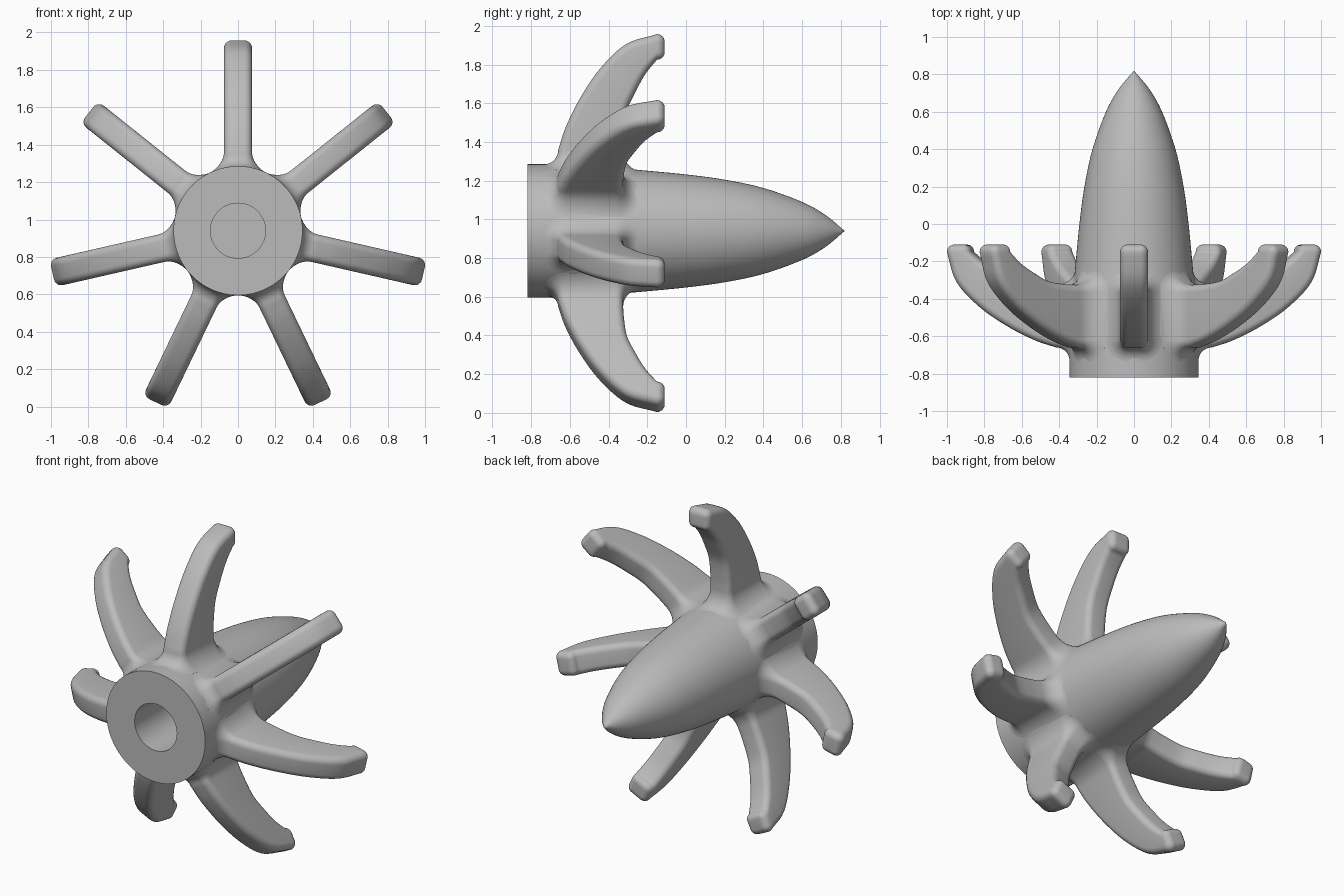
import bpy, bmesh, math
from mathutils import Vector, Matrix

cube = bpy.data.objects.get("Cube")
if cube:
    bpy.data.objects.remove(cube)

AXIS_Z, HUB_R, FILLET = 0.94, 0.345, 0.075
BLADES, HALF_T, ROUND = 7, 0.075, 0.04

grey = bpy.data.materials.new("plain_grey")
grey.use_nodes = True
GREY = (0.5, 0.5, 0.5, 1)
grey.diffuse_color = GREY
grey.node_tree.nodes["Principled BSDF"].inputs["Base Color"].default_value = GREY


def make_object(name, bm, sharp_angle):
    bmesh.ops.recalc_face_normals(bm, faces=bm.faces)
    mesh = bpy.data.meshes.new(name)
    bm.to_mesh(mesh)
    bm.free()
    mesh.materials.append(grey)
    obj = bpy.data.objects.new(name, mesh)
    bpy.context.collection.objects.link(obj)
    bpy.ops.object.select_all(action='DESELECT')
    obj.select_set(True)
    bpy.context.view_layer.objects.active = obj
    bpy.ops.object.shade_smooth_by_angle(angle=math.radians(sharp_angle))
    return obj


def smooth_path(points, steps):
    """Catmull-Rom curve through the points."""
    p = [Vector(q) for q in points]
    p = [2 * p[0] - p[1]] + p + [2 * p[-1] - p[-2]]
    out = []
    for i in range(1, len(p) - 2):
        a, b, c, d = p[i - 1:i + 3]
        for s in range(steps):
            t = s / steps
            out.append(0.5 * (2 * b + (c - a) * t + (2 * a - 5 * b + 4 * c - d) * t * t
                              + (3 * b - a - 3 * c + d) * t ** 3))
    return out + [p[-2]]


# Pointed hub: (y, radius) profile, with a blind bore in the front
nose = smooth_path([(-0.6, HUB_R), (-0.42, 0.332), (-0.24, 0.315), (0, 0.292), (0.2, 0.265),
                    (0.4, 0.222), (0.6, 0.15), (0.72, 0.083), (0.82, 0)], 5)
profile = [(-0.1, 0), (-0.1, 0.147), (-0.82, 0.147), (-0.82, HUB_R)] + [tuple(v) for v in nose]
bm = bmesh.new()
verts = [bm.verts.new((0, y, r)) for y, r in profile]
edges = [bm.edges.new(pair) for pair in zip(verts, verts[1:])]
bmesh.ops.spin(bm, geom=verts + edges, cent=(0, 0, 0), axis=(0, 1, 0),
               angle=math.tau, steps=96, use_duplicate=False)
bmesh.ops.remove_doubles(bm, verts=bm.verts, dist=1e-5)
hub = make_object("hub", bm, 35)
hub.location.z = AXIS_Z


def hub_radius(y):
    if y <= nose[0].x:
        return HUB_R
    for a, b in zip(nose, nose[1:]):
        if y <= b.x:
            return a.y + (b.y - a.y) * (y - a.x) / (b.x - a.x)
    return 0


def section(front, back, grow, lift=0.0):
    """Rounded rectangle spanning front to back, as (x, y, radius) points."""
    mid, d = (front + back) / 2, (back - front).normalized()
    mid = mid + Vector((-d.y, d.x)) * lift
    half = (back - front).length / 2
    corner = ROUND + grow
    pts = []
    for su, sx, start in ((1, 1, 0), (-1, 1, 1), (-1, -1, 2), (1, -1, 3)):
        for k in range(7):
            ang = (start + k / 6) * math.pi / 2
            u = su * (half - ROUND) + corner * math.cos(ang)
            x = sx * (HALF_T - ROUND) + corner * math.sin(ang)
            q = mid + d * u
            pts.append(Vector((x, q.x, q.y)))
    return pts


# Swept blade: front and back edges as (y, radius)
root = HUB_R + FILLET
fronts = smooth_path([(-0.66, root), (-0.62, 0.54), (-0.545, 0.69), (-0.443, 0.84),
                      (-0.31, 0.965), (-0.15, 1.017)], 6)
backs = smooth_path([(-0.325, root), (-0.322, 0.5), (-0.305, 0.62), (-0.26, 0.72),
                     (-0.21, 0.81), (-0.15, 0.885)], 6)
rings = []

# Root fillet follows the hub surface
for k in range(-1, 8):
    ang = max(k, 0) / 8 * math.pi / 2
    grow = FILLET * (1 - math.sin(ang))
    height = FILLET * (1 - math.cos(ang)) if k >= 0 else -0.02
    ring = section(fronts[0], backs[0], grow)
    for v in ring:
        surface = math.sqrt(hub_radius(v.y) ** 2 - v.x ** 2)
        blend = height / FILLET if k > 0 else 0
        v.z = height + surface + (HUB_R - surface) * blend
    rings.append(ring)

# Blade body, then the rounded tip
rings += [section(f, b, 0) for f, b in zip(fronts, backs)]
for k in range(1, 7):
    ang = k / 6 * math.pi / 2
    rings.append(section(fronts[-1], backs[-1], ROUND * 0.98 * (math.cos(ang) - 1),
                         ROUND * math.sin(ang)))

for n in range(BLADES):
    bm = bmesh.new()
    loops = [[bm.verts.new(v) for v in ring] for ring in rings]
    count = len(loops[0])
    for low, high in zip(loops, loops[1:]):
        for i in range(count):
            j = (i + 1) % count
            bm.faces.new((low[i], low[j], high[j], high[i]))
    bm.faces.new(loops[-1])
    blade = make_object(f"blade_{n + 1}", bm, 50)
    blade.matrix_world = (Matrix.Translation((0, 0, AXIS_Z))
                          @ Matrix.Rotation(n * math.tau / BLADES, 4, 'Y'))
